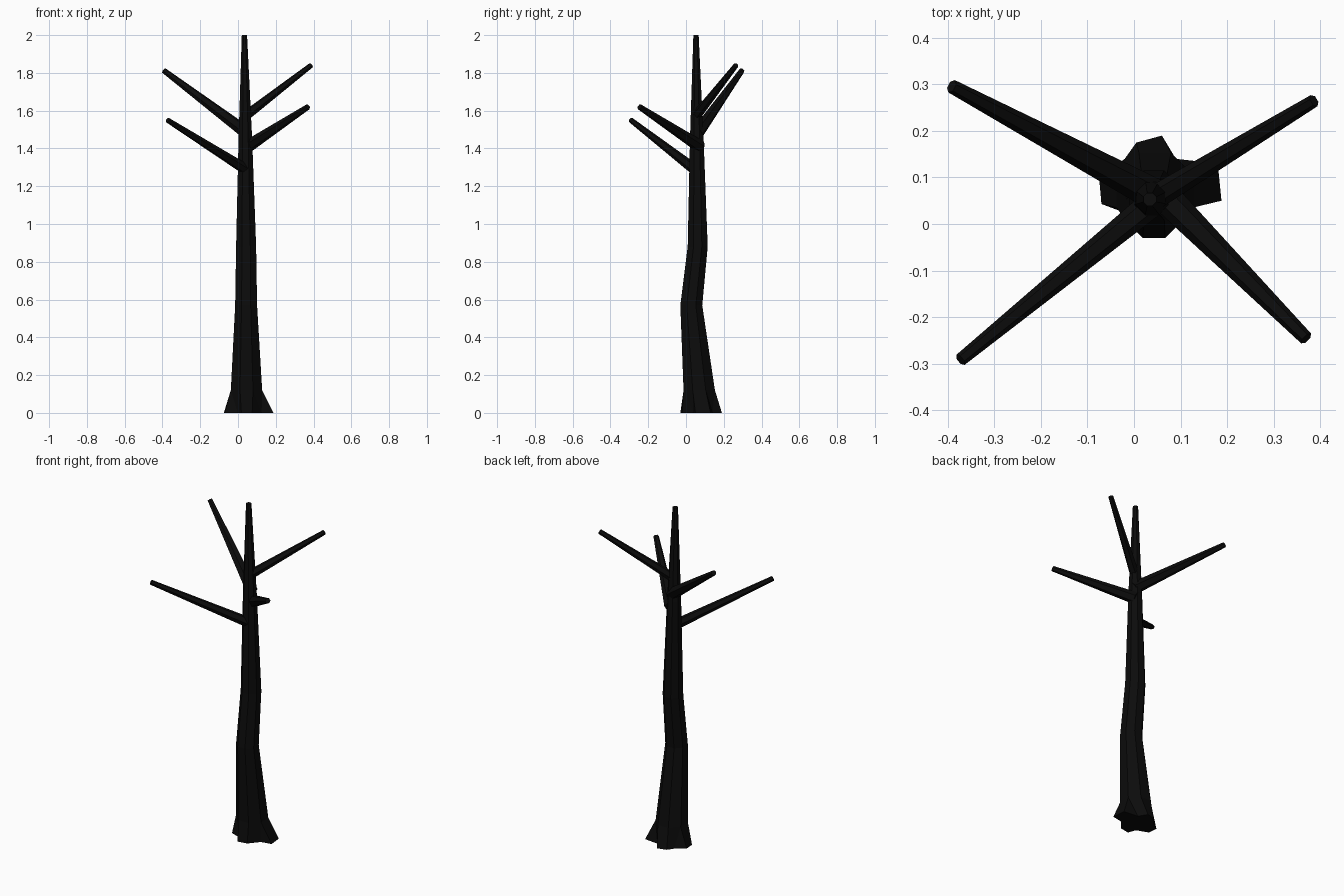
import bpy, bmesh
from math import cos, sin, pi
from mathutils import Vector

cube = bpy.data.objects.get("Cube")
if cube:
    bpy.data.objects.remove(cube, do_unlink=True)

bark = bpy.data.materials.new("charred_bark")
bark.use_nodes = True
COLOUR = (0.0035, 0.0035, 0.0035, 1)
bark.diffuse_color = COLOUR
bark.node_tree.nodes["Principled BSDF"].inputs["Base Color"].default_value = COLOUR


def finish(name, bm):
    bmesh.ops.recalc_face_normals(bm, faces=bm.faces)
    mesh = bpy.data.meshes.new(name)
    bm.to_mesh(mesh)
    bm.free()
    mesh.materials.append(bark)
    bpy.context.collection.objects.link(bpy.data.objects.new(name, mesh))


def bridge(bm, a, b):
    n = len(a)
    for i in range(n):
        j = (i + 1) % n
        bm.faces.new((a[i], a[j], b[j], b[i]))


# Trunk: octagonal rings (height, centre x, centre y, half width)
RINGS = [(0.12, 0.045, 0.07, 0.083), (0.57, 0.043, 0.028, 0.058),
         (0.88, 0.043, 0.062, 0.053), (1.45, 0.039, 0.057, 0.036),
         (2.0, 0.034, 0.053, 0.014)]
bm = bmesh.new()
loops = []
for z, cx, cy, half in RINGS:
    r = half / cos(pi / 8)
    angles = [(2 * i - 1) * pi / 8 for i in range(8)]
    loops.append([bm.verts.new((cx + r * cos(a), cy + r * sin(a), z)) for a in angles])
for low, high in zip(loops, loops[1:]):
    bridge(bm, low, high)
bm.faces.new(loops[-1])

# Flared roots: a pair of toe points on each side, with a notch between sides
TOES = [((0.188, 0.05), (0.18, 0.13)), ((0.06, 0.19), (0.005, 0.175)),
        ((-0.075, 0.10), (-0.07, 0.043)), ((0.018, -0.03), (0.075, -0.02))]
NOTCHES = [(0.09, 0.14), (-0.02, 0.14), (0.0, 0.017), (0.125, 0.038)]
toes = [[bm.verts.new((x, y, 0)) for x, y in pair] for pair in TOES]
notches = [bm.verts.new((x, y, 0)) for x, y in NOTCHES]
ring = loops[0]
outline = []
for k in range(4):
    a, b = toes[k]
    ra, rb, rc = ring[2 * k], ring[2 * k + 1], ring[(2 * k + 2) % 8]
    n, following = notches[k], toes[(k + 1) % 4][0]
    bm.faces.new((a, b, rb, ra))
    bm.faces.new((b, n, rb))
    bm.faces.new((n, rc, rb))
    bm.faces.new((n, following, rc))
    outline += [a, b, n]
bm.faces.new(outline)
finish("trunk", bm)


# Branches: straight tapered limbs rooted inside the trunk
def branch(name, start, end, r0, r1, sides=6):
    start, end = Vector(start), Vector(end)
    turn = (end - start).to_track_quat('Z', 'Y')
    bm = bmesh.new()
    ends = []
    for centre, r in ((start, r0), (end, r1)):
        ends.append([bm.verts.new(centre + turn @ Vector(
            (r * cos(2 * pi * i / sides), r * sin(2 * pi * i / sides), 0)))
            for i in range(sides)])
        bm.faces.new(ends[-1])
    bridge(bm, *ends)
    finish(name, bm)


branch("lower_right_branch", (0.04, 0.045, 1.29), (-0.373, -0.292, 1.55), 0.029, 0.014)
branch("upper_right_branch", (0.05, 0.06, 1.48), (-0.392, 0.296, 1.812), 0.035, 0.015)
branch("upper_left_branch", (0.05, 0.06, 1.58), (0.387, 0.265, 1.84), 0.026, 0.014)
branch("lower_left_branch", (0.05, 0.075, 1.41), (0.37, -0.246, 1.62), 0.034, 0.015)
